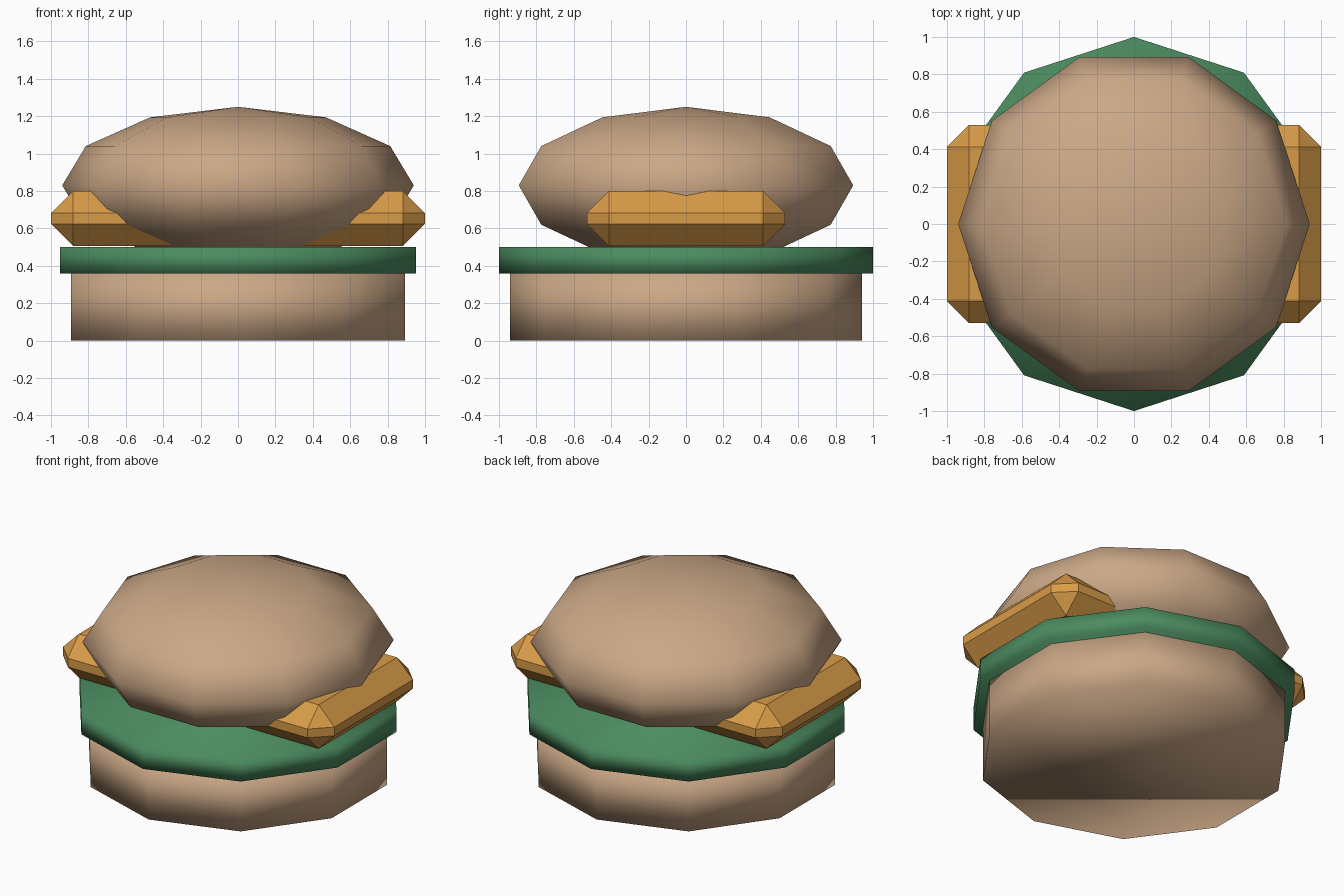
import bpy
from math import pi

cube = bpy.data.objects.get("Cube")
if cube:
    bpy.data.objects.remove(cube, do_unlink=True)

SIDES = 10


def material(name, colour):
    mat = bpy.data.materials.new(name)
    mat.use_nodes = True
    mat.diffuse_color = (*colour, 1)
    bsdf = mat.node_tree.nodes["Principled BSDF"]
    bsdf.inputs["Base Color"].default_value = (*colour, 1)
    bsdf.inputs["Roughness"].default_value = 0.8
    return mat


def finish(name, mat, smooth):
    """Name the active object, colour it and set its shading."""
    obj = bpy.context.object
    obj.name = obj.data.name = name
    bpy.ops.object.transform_apply(location=True, rotation=True, scale=True)
    obj.data.materials.append(mat)
    if smooth:
        bpy.ops.object.shade_smooth()
    else:
        bpy.ops.object.shade_flat()
    return obj


def disc(name, radius, bottom, top, mat):
    """Ten-sided slab with a corner pointing front and back."""
    bpy.ops.mesh.primitive_cylinder_add(
        vertices=SIDES, radius=radius, depth=top - bottom,
        location=(0, 0, (top + bottom) / 2))
    return finish(name, mat, True)


bread = material("toasted bread", (0.60, 0.39, 0.24))
green = material("lettuce green", (0.07, 0.26, 0.115))
orange = material("cheese orange", (0.69, 0.33, 0.065))

# Lower bun and lettuce
disc("bottom_bun", 0.94, 0, 0.36, bread)
disc("lettuce", 1.0, 0.36, 0.5, green)

# Rounded top bun, sunk into the lettuce
bpy.ops.mesh.primitive_uv_sphere_add(
    segments=SIDES, ring_count=6, radius=1,
    location=(0, 0, 0.83), rotation=(0, 0, pi / 2))
bpy.context.object.scale = (0.94, 0.94, 0.42)
finish("top_bun", bread, True)

# Cheese slab with chamfered edges, sticking out on both sides
bpy.ops.mesh.primitive_cube_add(size=1, location=(0, 0, 0.653))
bpy.context.object.scale = (2.0, 1.06, 0.292)
cheese = finish("cheese", orange, False)
chamfer = cheese.modifiers.new("chamfer", "BEVEL")
chamfer.width = 0.117
chamfer.segments = 1
chamfer.limit_method = "NONE"
